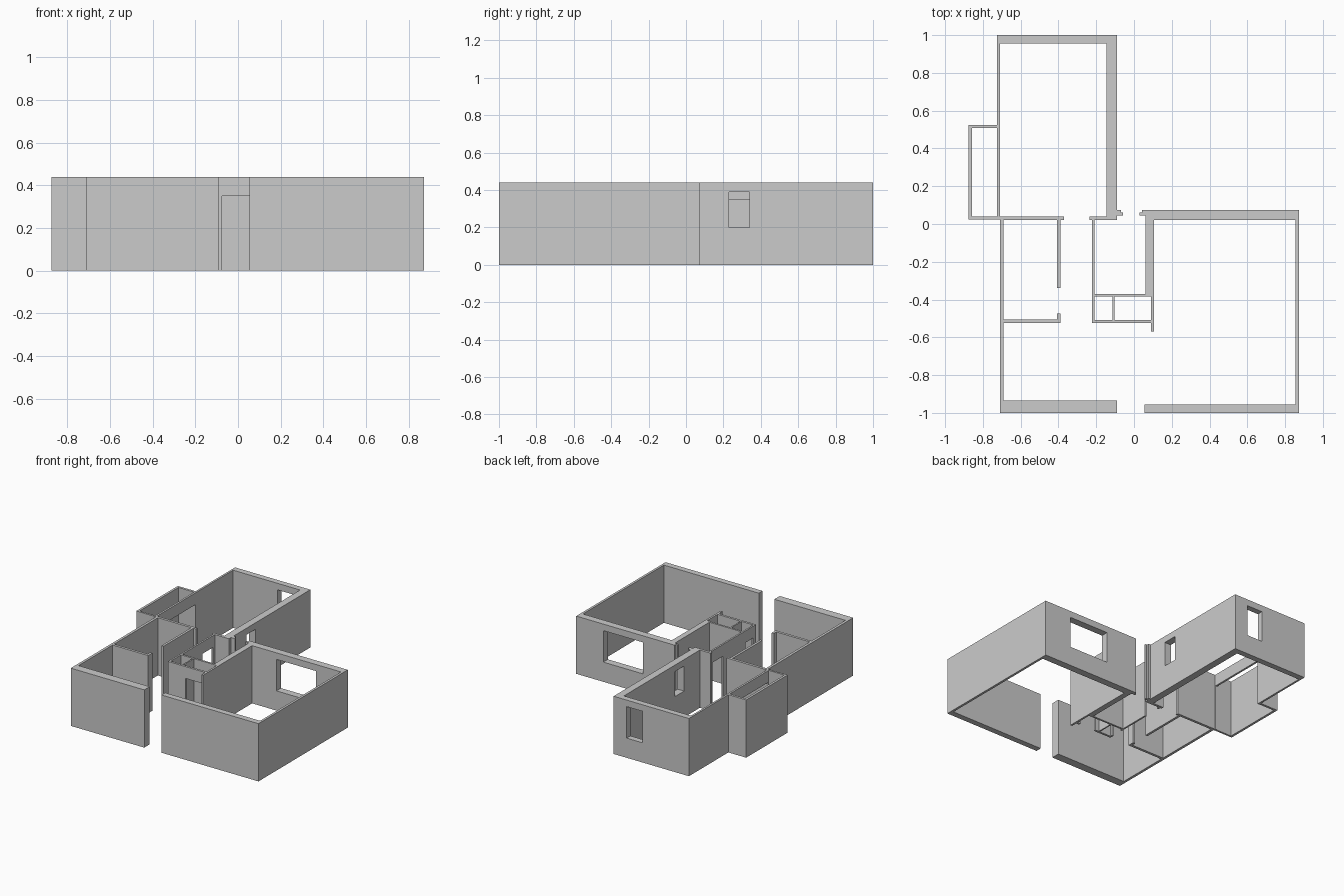
import bpy
import bmesh

if "Cube" in bpy.data.objects:
    bpy.data.objects.remove(bpy.data.objects["Cube"])

H = 0.44        # wall height
DOOR = 0.35     # door head height
SILL, HEAD = 0.15, 0.39   # window sill and head heights


def box(name, x0, x1, y0, y1, z0=0.0, z1=H):
    bm = bmesh.new()
    bmesh.ops.create_cube(bm, size=1)
    for v in bm.verts:
        v.co = ((x0 + x1) / 2 + v.co.x * (x1 - x0),
                (y0 + y1) / 2 + v.co.y * (y1 - y0),
                (z0 + z1) / 2 + v.co.z * (z1 - z0))
    mesh = bpy.data.meshes.new(name)
    bm.to_mesh(mesh)
    bm.free()
    ob = bpy.data.objects.new(name, mesh)
    bpy.context.collection.objects.link(ob)
    return ob


def wall(name, x0, x1, y0, y1, hole=None):
    """Box wall; hole = (start, end, bottom, top) along the wall's long side."""
    ob = box(name, x0, x1, y0, y1)
    if not hole:
        return
    a, b, z0, z1 = hole
    if z0 <= 0:
        z0 = -0.1
    m = 0.05
    if x1 - x0 > y1 - y0:
        cut = box(name + "_cutter", a, b, y0 - m, y1 + m, z0, z1)
    else:
        cut = box(name + "_cutter", x0 - m, x1 + m, a, b, z0, z1)
    cut.hide_render = True
    mod = ob.modifiers.new("opening", 'BOOLEAN')
    mod.operation = 'DIFFERENCE'
    mod.solver = 'EXACT'
    mod.object = cut
    # bake the opening, then drop the cutter
    dg = bpy.context.evaluated_depsgraph_get()
    mesh = bpy.data.meshes.new_from_object(ob.evaluated_get(dg))
    ob.modifiers.clear()
    ob.data = mesh
    bpy.data.objects.remove(cut)


# back bedroom
wall("bedroom_back_wall", -0.725, -0.09, 0.955, 1.0, (-0.335, -0.2, SILL, HEAD))
wall("bedroom_right_wall", -0.145, -0.09, 0.02, 0.955, (0.23, 0.34, 0.2, HEAD))
wall("bedroom_left_wall", -0.725, -0.71, 0.04, 0.955, (0.045, 0.505, 0, DOOR))
wall("bedroom_front_wall_left", -0.71, -0.37, 0.02, 0.04)
wall("bedroom_front_wall_right", -0.235, -0.145, 0.02, 0.04)

# side alcove
wall("alcove_left_wall", -0.875, -0.857, 0.025, 0.525)
wall("alcove_back_wall", -0.857, -0.725, 0.507, 0.525)
wall("alcove_front_wall", -0.857, -0.71, 0.025, 0.04)

# left rooms
wall("left_outer_wall", -0.71, -0.69, -0.935, 0.02)
wall("left_front_wall", -0.71, -0.09, -1.0, -0.935)
wall("left_room_divider", -0.69, -0.39, -0.525, -0.505)
wall("left_room_door_stub", -0.408, -0.39, -0.505, -0.475)
wall("left_room_side_wall", -0.408, -0.39, -0.34, 0.02)

# large right room
wall("right_room_back_wall", 0.06, 0.873, 0.02, 0.075, (0.31, 0.645, SILL, HEAD))
wall("right_room_right_wall", 0.855, 0.873, -0.955, 0.02)
wall("right_room_front_wall", 0.055, 0.873, -1.0, -0.955)
wall("right_room_left_wall", 0.062, 0.105, -0.37, 0.02)
wall("right_room_thin_wall", 0.09, 0.105, -0.57, -0.385)

# entrance jambs
wall("entrance_left_jamb", -0.09, -0.07, 0.045, 0.075)
wall("entrance_left_stop", -0.07, -0.058, 0.045, 0.06)
wall("entrance_right_jamb", 0.043, 0.06, 0.045, 0.075)
wall("entrance_right_stop", 0.03, 0.043, 0.045, 0.06)

# hall and closets
wall("hall_left_wall", -0.223, -0.21, -0.37, 0.02, (-0.13, 0.0, 0, DOOR))
wall("hall_front_wall", -0.223, 0.105, -0.385, -0.37)
wall("closet_left_wall", -0.223, -0.21, -0.508, -0.385, (-0.49, -0.4, 0, DOOR))
wall("closet_front_wall", -0.223, 0.09, -0.525, -0.508, (-0.075, 0.065, 0, DOOR))
wall("closet_divider", -0.113, -0.103, -0.508, -0.385)
